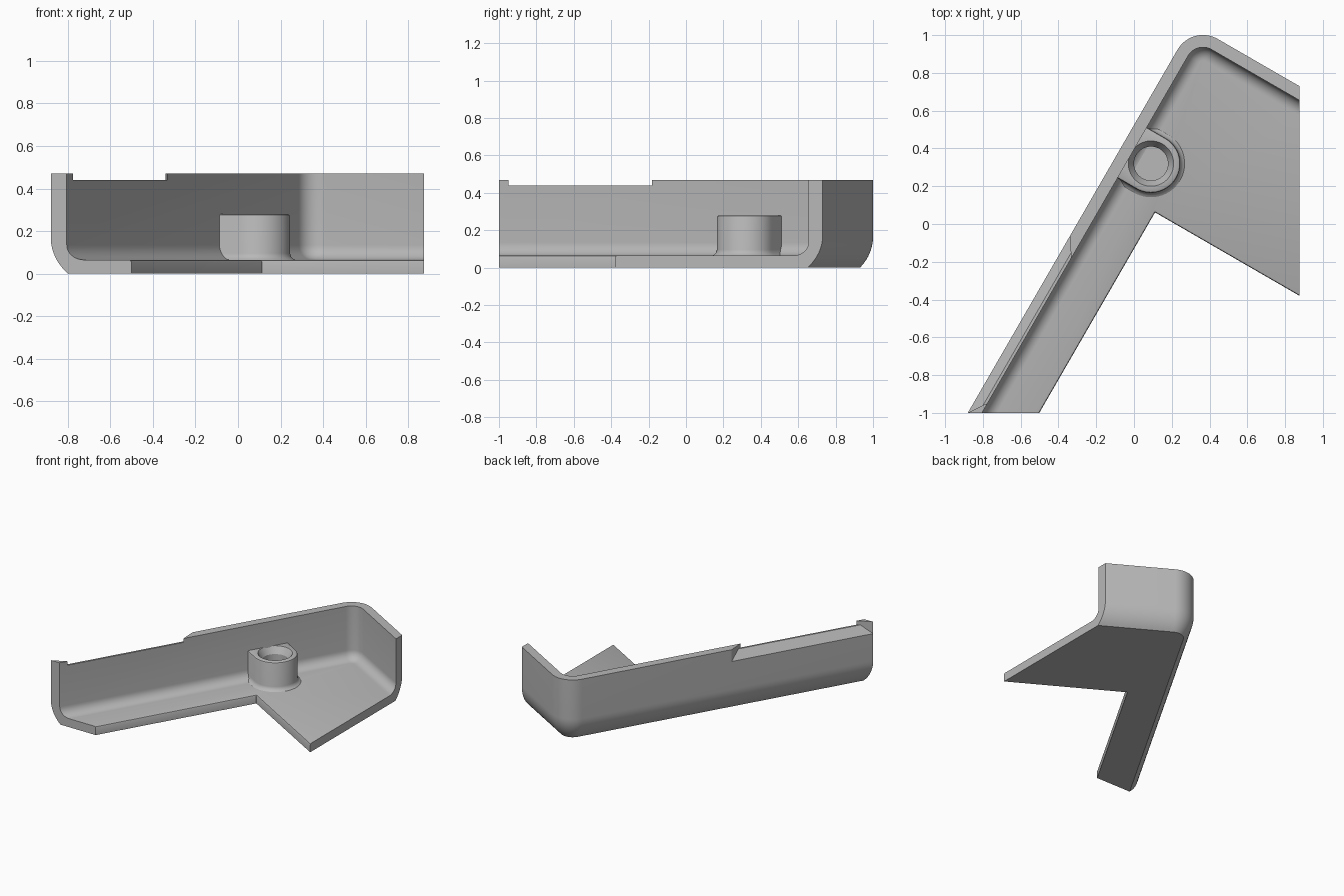
import bpy, bmesh, math
from mathutils import Matrix, Vector

if "Cube" in bpy.data.objects:
    bpy.data.objects.remove(bpy.data.objects["Cube"])

grey = bpy.data.materials.new("grey_plastic")
grey.use_nodes = True
GREY = (0.48, 0.48, 0.48, 1)
grey.diffuse_color = GREY
grey.node_tree.nodes["Principled BSDF"].inputs["Base Color"].default_value = GREY

# Local frame: x = distance inward from the long wall, y = distance along it
FRAME = Matrix.Translation((-0.88, -1, 0)) @ Matrix.Rotation(math.radians(-30), 4, "Z")
CORNER = 2.376      # where the long wall meets the short wall
ROUND = 0.156       # outer corner radius
WALL, FLOOR, TOP = 0.065, 0.065, 0.47


def loft(bm, rings, loop_rings, loop_points):
    """Skin a list of equal-length rings with quads."""
    rows = [[bm.verts.new(FRAME @ Vector(p)) for p in ring] for ring in rings]
    count, size = len(rows), len(rows[0])
    for i in range(count if loop_rings else count - 1):
        for j in range(size if loop_points else size - 1):
            a, b = rows[i], rows[(i + 1) % count]
            k = (j + 1) % size
            bm.faces.new((a[j], a[k], b[k], b[j]))
    return rows


def finish(bm, name):
    bmesh.ops.recalc_face_normals(bm, faces=bm.faces[:])
    mesh = bpy.data.meshes.new(name)
    bm.to_mesh(mesh)
    bm.free()
    mesh.materials.append(grey)
    obj = bpy.data.objects.new(name, mesh)
    bpy.context.collection.objects.link(obj)
    return obj


def smooth(obj):
    bpy.ops.object.select_all(action="DESELECT")
    obj.select_set(True)
    bpy.context.view_layer.objects.active = obj
    bpy.ops.object.shade_smooth_by_angle(angle=math.radians(30))


def corner_path(d1, d2, z):
    """Path along both walls, inset d1 from the long and d2 from the short one."""
    r = max(ROUND - d1, 0.002)
    path = [(d1, -0.8, z)]
    for i in range(13):
        a = math.pi / 2 * i / 12
        path.append((d1 + r - r * math.cos(a), CORNER - d2 - r + r * math.sin(a), z))
    return path + [(1.6, CORNER - d2, z)]


# Shell section: outer wall, curved underside, floor edge, inner fillet
section = [(0, 0, TOP)]
for i in range(11):
    a = math.pi / 4 * i / 10
    d = 0.24 * (1 - math.cos(a))
    section.append((d, d, max(0.17 - 0.24 * math.sin(a), 0)))
edge1, edge2 = 0.328, 0.961
section += [(edge1, edge2, 0), (edge1, edge2, FLOOR - 0.01),
            (edge1 - 0.003, edge2 - 0.003, FLOOR - 0.003),
            (edge1 - 0.01, edge2 - 0.01, FLOOR)]
for i in range(9):
    a = math.pi / 2 * i / 8
    d = WALL + 0.07 * (1 - math.sin(a))
    section.append((d, d, FLOOR + 0.07 * (1 - math.cos(a))))
section.append((WALL, WALL, TOP))

bm = bmesh.new()
loft(bm, [corner_path(*p) for p in section], True, False)
# Trim both ends square to the axes and cap them
for point, normal in (((0, -1, 0), (0, -1, 0)), ((0.875, 0, 0), (1, 0, 0))):
    bmesh.ops.bisect_plane(bm, geom=bm.verts[:] + bm.edges[:] + bm.faces[:],
                           plane_co=point, plane_no=normal, clear_outer=True)
    rim = [e for e in bm.edges if e.is_boundary
           and all(abs((v.co - Vector(point)).dot(Vector(normal))) < 1e-4 for v in e.verts)]
    bmesh.ops.contextual_create(bm, geom=rim)
shell = finish(bm, "corner_shell")

# Dovetail notch with a sloped seat along the top of the long wall
seat = [(0.09, 0.44), (0.05, 0.44), (-0.02, 0.356), (-0.02, 0.6), (0.09, 0.6)]
bm = bmesh.new()
ends = loft(bm, [[(d, 1.5 * d, z) for d, z in seat],
                 [(d, 1.08 - 1.5 * d, z) for d, z in seat]], False, True)
for ring in ends:
    bm.faces.new(ring)
cutter = finish(bm, "notch_cutter")
cutter.hide_render = True
cut = shell.modifiers.new("notch", "BOOLEAN")
cut.operation = "DIFFERENCE"
cut.solver = "EXACT"
cut.object = cutter
bpy.context.view_layer.objects.active = shell
bpy.ops.object.modifier_apply(modifier=cut.name)
bpy.data.objects.remove(cutter)
smooth(shell)

# Screw post: rounded towards the room, squared off into the wall
POST = (0.18, 1.628)
STEPS = 64


def post_ring(r, z, squared):
    ring = []
    for i in range(STEPS):
        a = math.tau * i / STEPS
        x, y = math.cos(a), math.sin(a)
        if squared and x < 0:
            grow = 1 / max(-x, abs(y))
            x, y = x * grow, y * grow
        ring.append((POST[0] + max(x * r, -0.13), POST[1] + y * r, z))
    return ring


outer = [(0.183, FLOOR - 0.003), (0.17, 0.07), (0.16, 0.08), (0.155, 0.095),
         (0.155, 0.268), (0.152, 0.276), (0.145, 0.28)]
inner = [(0.12, 0.28), (0.09, 0.23), (0.09, FLOOR + 0.002)]
bm = bmesh.new()
rows = loft(bm, [post_ring(r, z, True) for r, z in outer]
            + [post_ring(r, z, False) for r, z in inner], False, True)
bm.faces.new(rows[0])
bm.faces.new(rows[-1])
smooth(finish(bm, "screw_post"))
